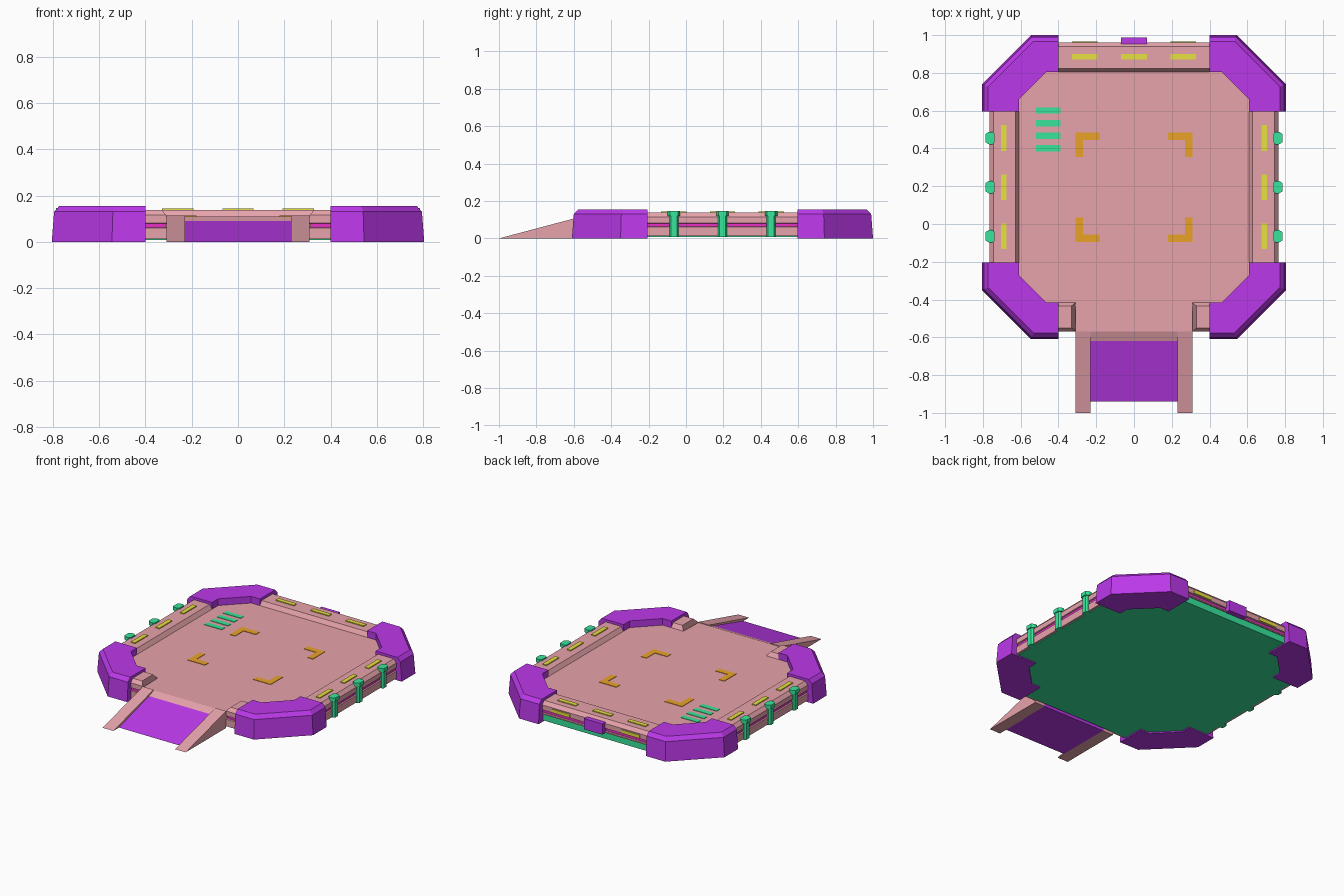
import bpy, bmesh
from math import pi
from mathutils import Matrix, Vector

if "Cube" in bpy.data.objects:
    bpy.data.objects.remove(bpy.data.objects["Cube"])

CY = 0.195                       # centre of the octagonal pad along y


def mat(name, r, g, b):
    m = bpy.data.materials.new(name)
    m.diffuse_color = (r, g, b, 1)
    m.use_nodes = True
    m.node_tree.nodes["Principled BSDF"].inputs["Base Color"].default_value = m.diffuse_color
    return m


PINK = mat("pink", 0.80, 0.37, 0.41)
PURPLE = mat("purple", 0.50, 0.04, 0.82)
GREEN = mat("green", 0.04, 0.78, 0.33)
YELLOW = mat("yellow", 0.80, 0.75, 0.05)
ORANGE = mat("orange", 0.82, 0.36, 0.02)
MAGENTA = mat("magenta", 0.80, 0.03, 0.55)


def pad(k=0, mirror=False):
    """Quarter turn k about the pad centre, optionally mirrored in x."""
    m = Matrix.Translation((0, CY, 0)) @ Matrix.Rotation(k * pi / 2, 4, 'Z')
    return Matrix.Scale(-1, 4, (1, 0, 0)) @ m if mirror else m


def loft(name, rings, material, m=Matrix()):
    """Closed solid through rings with equal point counts."""
    bm = bmesh.new()
    vs = [[bm.verts.new(m @ Vector(p)) for p in r] for r in rings]
    n = len(rings[0])
    for a, b in zip(vs, vs[1:]):
        for i in range(n):
            j = (i + 1) % n
            bm.faces.new((a[i], a[j], b[j], b[i]))
    bm.faces.new(vs[0])
    bm.faces.new(vs[-1])
    bmesh.ops.recalc_face_normals(bm, faces=bm.faces)
    me = bpy.data.meshes.new(name)
    bm.to_mesh(me)
    bm.free()
    me.materials.append(material)
    ob = bpy.data.objects.new(name, me)
    bpy.context.collection.objects.link(ob)
    return ob


def prism(name, pts, z0, z1, material, m=Matrix()):
    return loft(name, [[(x, y, z) for x, y in pts] for z in (z0, z1)], material, m)


def box(name, x0, x1, y0, y1, z0, z1, material, m=Matrix()):
    return prism(name, [(x0, y0), (x1, y0), (x1, y1), (x0, y1)], z0, z1, material, m)


def side_profile(name, x0, x1, yz, material):
    return loft(name, [[(x, y, z) for y, z in yz] for x in (x0, x1)], material)


def octagon(r, c):
    return [(r, -c), (r, c), (c, r), (-c, r), (-r, c), (-r, -c), (-c, -r), (c, -r)]


# Base and deck
prism("base_plate", octagon(0.75, 0.49), 0.008, 0.05, GREEN, pad())
prism("deck", octagon(0.63, 0.49), 0.04, 0.11, PINK, pad())

# Corner bumpers with sloped outer faces and chamfered top
def corner_ring(d, z):
    o, c = 0.805 - d, 0.545 - d * 0.41
    return [(0.4, o, z), (c, o, z), (o, c, z), (o, 0.4, z),
            (0.61, 0.4, z), (0.61, 0.465, z), (0.465, 0.61, z), (0.4, 0.61, z)]


for k in range(4):
    loft("corner_bumper", [corner_ring(0, 0), corner_ring(0.01, 0.13),
                           corner_ring(0.033, 0.155)], PURPLE, pad(k))

# Rim walls: cross-section (distance from centre, height), with light groove
def wall(k, t0, t1, z0=0.012, slope=0.0, mirror=False):
    prof = [(0.61, z0), (0.765, z0), (0.765, 0.06), (0.75, 0.065), (0.75, 0.077),
            (0.765, 0.082), (0.765, 0.115), (0.745, 0.138), (0.628, 0.138), (0.61, 0.11)]
    start = [(u, t0 + (slope if z > 0.12 else 0), z) for u, z in prof]
    end = [(u, t1, z) for u, z in prof]
    m = pad(k, mirror)
    loft("rim_wall", [start, end], PINK, m)
    box("light_strip", 0.74, 0.757, t0 + 0.004, t1, 0.06, 0.082, MAGENTA, m)


wall(0, -0.42, 0.42)
wall(2, -0.42, 0.42)
wall(1, -0.42, 0.42, z0=0.052)
wall(3, 0.31, 0.42, slope=0.02)
wall(3, 0.31, 0.42, slope=0.02, mirror=True)
box("rear_sill", 0.6, 0.757, -0.42, 0.42, 0.008, 0.055, GREEN, pad(1))

# Marker lights on the rim, clamps on the two sides
for k in range(3):
    for t in (-0.26, 0, 0.26):
        box("rim_light", 0.675, 0.705, t - 0.068, t + 0.068, 0.13, 0.144, YELLOW, pad(k))
        if k != 1:
            for nm, w, o, z0, z1 in (("clamp_post", 0.024, 0.78, 0.008, 0.125),
                                     ("clamp_cap", 0.033, 0.787, 0.12, 0.146)):
                plan = [(0.738, t - w * 0.7), (0.75, t - w), (0.768, t - w), (o, t - w * 0.65),
                        (o, t + w * 0.65), (0.768, t + w), (0.75, t + w), (0.738, t + w * 0.7)]
                prism(nm, plan, z0, z1, GREEN, pad(k))

# Rear socket and rear lights
box("rear_socket", 0.74, 0.793, -0.068, 0.068, 0.05, 0.122, PURPLE, pad(1))
for t in (-0.26, 0.26):
    box("rear_light", 0.75, 0.77, t - 0.068, t + 0.068, 0.086, 0.108, YELLOW, pad(1))

# Entry ramp, its lip and side rails
side_profile("ramp", -0.235, 0.235, [(-0.94, 0), (-0.62, 0.09), (-0.57, 0.09), (-0.57, 0)], PURPLE)
side_profile("ramp_lip", -0.309, 0.309,
             [(-0.62, 0.02), (-0.62, 0.09), (-0.57, 0.11), (-0.42, 0.11), (-0.42, 0.02)], PINK)
for s in (-1, 1):
    side_profile("ramp_rail", s * 0.23, s * 0.31,
                 [(-1, 0), (-0.57, 0.114), (-0.57, 0)], PINK)

# Landing marks and vent bars on the deck
for sx in (-1, 1):
    for sy in (-1, 1):
        L = [(0.31, 0.29), (0.31, 0.16), (0.27, 0.16), (0.27, 0.25), (0.18, 0.25), (0.18, 0.29)]
        prism("corner_mark", [(sx * x, CY + sy * y) for x, y in L], 0.105, 0.113, ORANGE)
for i in range(4):
    y = 0.40 + i * 0.067
    box("deck_bar", -0.52, -0.39, y - 0.017, y + 0.017, 0.105, 0.113, GREEN)
